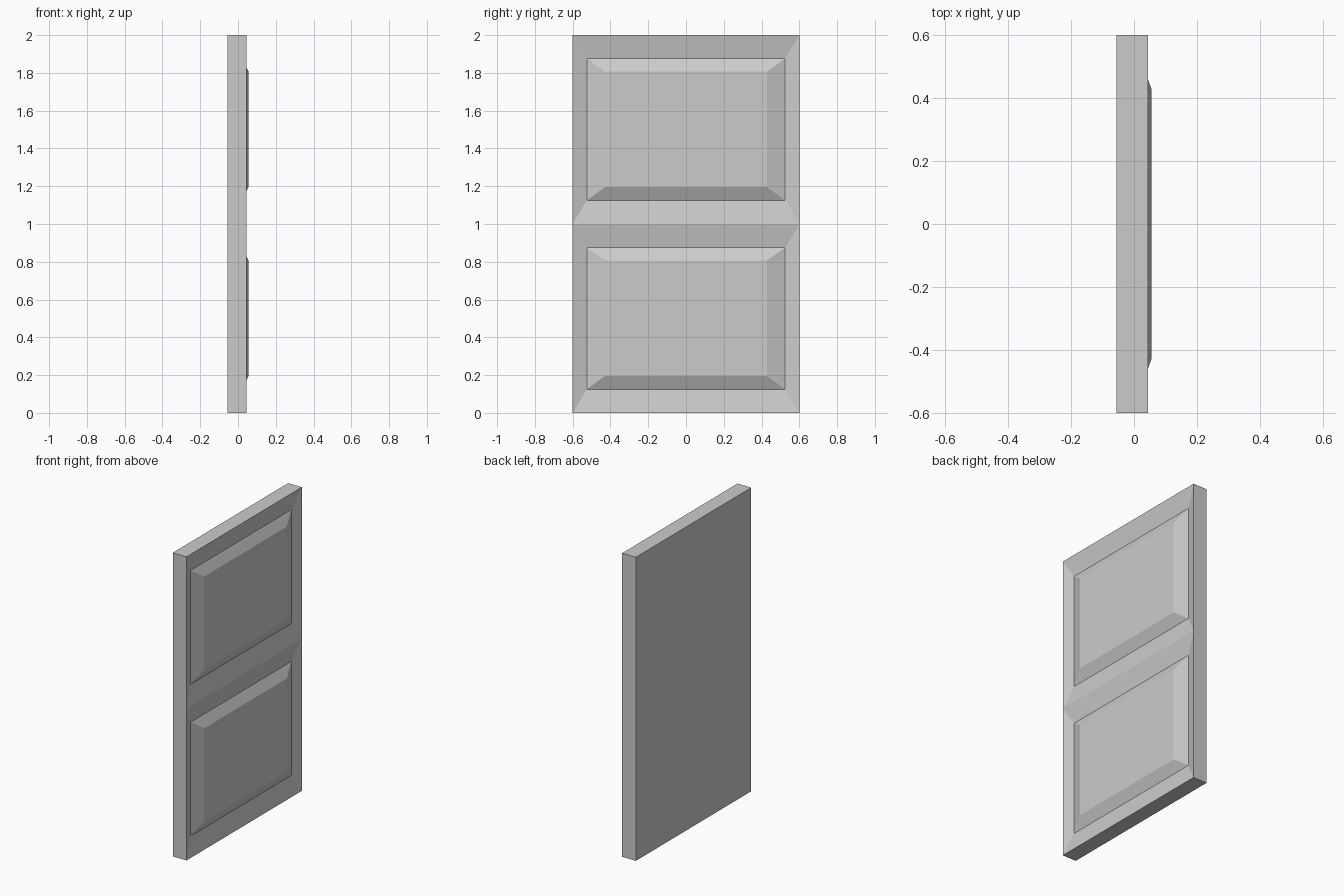
import bpy, bmesh

if "Cube" in bpy.data.objects:
    bpy.data.objects.remove(bpy.data.objects["Cube"])

X_BACK, X_FACE, X_GROOVE, X_PANEL = -0.055, 0.045, 0.021, 0.055
HALF_W = 0.6

mat = bpy.data.materials.new("plain grey")
mat.diffuse_color = (0.6, 0.6, 0.6, 1)
mat.use_nodes = True
mat.node_tree.nodes["Principled BSDF"].inputs["Base Color"].default_value = mat.diffuse_color

bm = bmesh.new()


def ring(x, half_w, z0, z1):
    """Rectangle of vertices facing +x."""
    return [bm.verts.new((x, y, z)) for y, z in
            ((-half_w, z0), (half_w, z0), (half_w, z1), (-half_w, z1))]


def bridge(a, b):
    for i in range(4):
        j = (i + 1) % 4
        bm.faces.new((a[i], a[j], b[j], b[i]))


# Two fielded panels: sloping frame, groove line, raised centre
outers = []
for z in (0.0, 1.0):
    outer = ring(X_FACE, HALF_W, z, z + 1)
    groove = ring(X_GROOVE, 0.525, z + 0.125, z + 0.875)
    field = ring(X_PANEL, 0.43, z + 0.195, z + 0.808)
    bridge(outer, groove)
    bridge(groove, field)
    bm.faces.new(field)
    outers.append(outer)

# Flat back, edges, top and bottom of the slab
low, high = outers
back = ring(X_BACK, HALF_W, 0, 2)
bm.faces.new(back[::-1])
bm.faces.new((back[0], back[1], low[1], low[0]))
bm.faces.new((back[2], back[3], high[3], high[2]))
bm.faces.new((back[1], back[2], high[2], high[1], low[1]))
bm.faces.new((back[3], back[0], low[0], high[0], high[3]))

# Join the two panels along the middle rail
bmesh.ops.remove_doubles(bm, verts=bm.verts, dist=1e-4)
bmesh.ops.recalc_face_normals(bm, faces=bm.faces)

mesh = bpy.data.meshes.new("panel_door")
bm.to_mesh(mesh)
bm.free()
mesh.materials.append(mat)
door = bpy.data.objects.new("panel_door", mesh)
bpy.context.collection.objects.link(door)
